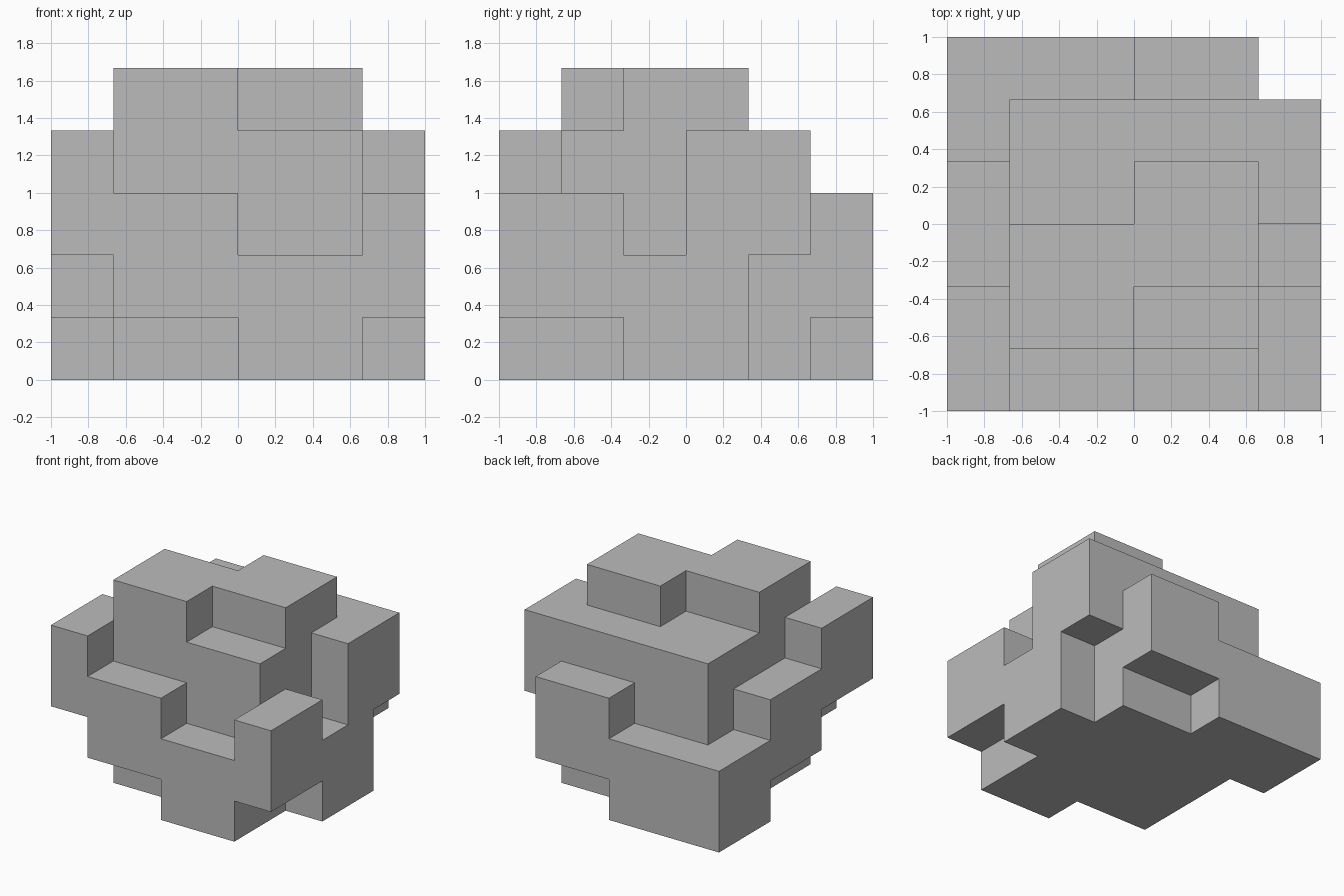
import bpy, bmesh
from mathutils import Vector

if "Cube" in bpy.data.objects:
    bpy.data.objects.remove(bpy.data.objects["Cube"])

U = 1 / 3            # edge of one cube
HALF = 3             # half of the six-cube width

# Parts as cube ranges: (x0, x1, y0, y1, z0, z1), upper end excluded
PARTS = {
    "core":              (1, 5, 1, 5, 0, 4),
    "top_left_step":     (1, 3, 1, 3, 4, 5),
    "top_right_step":    (3, 5, 2, 4, 4, 5),
    "front_mid_step":    (1, 3, 0, 1, 1, 3),
    "front_low_step":    (3, 5, 0, 1, 0, 2),
    "right_front_step":  (5, 6, 0, 2, 1, 3),
    "right_low_step":    (5, 6, 2, 3, 0, 2),
    "right_tall_step":   (5, 6, 3, 4, 0, 4),
    "right_high_step":   (5, 6, 4, 5, 2, 4),
    "back_mid_step":     (3, 5, 5, 6, 1, 3),
    "back_low_step":     (0, 3, 5, 6, 0, 2),
    "left_back_step":    (0, 1, 4, 6, 0, 2),
    "left_mid_step":     (0, 1, 2, 4, 1, 3),
    "left_front_step":   (0, 1, 0, 2, 2, 4),
}

# Join all parts into one set of cubes
cubes = set()
for x0, x1, y0, y1, z0, z1 in PARTS.values():
    cubes |= {(x, y, z) for x in range(x0, x1)
              for y in range(y0, y1) for z in range(z0, z1)}

# Outer skin: a square wherever a cube has no neighbour
bm = bmesh.new()
for cube in cubes:
    centre = Vector(cube) + Vector((0.5, 0.5, 0.5))
    for axis in range(3):
        for sign in (-1, 1):
            n = Vector((0, 0, 0))
            n[axis] = sign
            if tuple(int(c + d) for c, d in zip(cube, n)) in cubes:
                continue
            a = Vector((0, 0, 0))
            a[(axis + 1) % 3] = 0.5
            b = n.cross(a)
            corners = [centre + n / 2 + s * a + t * b
                       for s, t in ((-1, -1), (1, -1), (1, 1), (-1, 1))]
            bm.faces.new([bm.verts.new(((p.x - HALF) * U, (p.y - HALF) * U, p.z * U))
                          for p in corners])

# Weld the squares and merge them into large flat faces
bmesh.ops.remove_doubles(bm, verts=bm.verts, dist=0.001)
bmesh.ops.dissolve_limit(bm, angle_limit=0.01, verts=bm.verts, edges=bm.edges)

mesh = bpy.data.meshes.new("stepped_block")
bm.to_mesh(mesh)
bm.free()

grey = bpy.data.materials.new("plain_grey")
grey.diffuse_color = (0.5, 0.5, 0.5, 1)
grey.use_nodes = True
grey.node_tree.nodes["Principled BSDF"].inputs["Base Color"].default_value = grey.diffuse_color
mesh.materials.append(grey)
bpy.context.collection.objects.link(bpy.data.objects.new("stepped_block", mesh))
